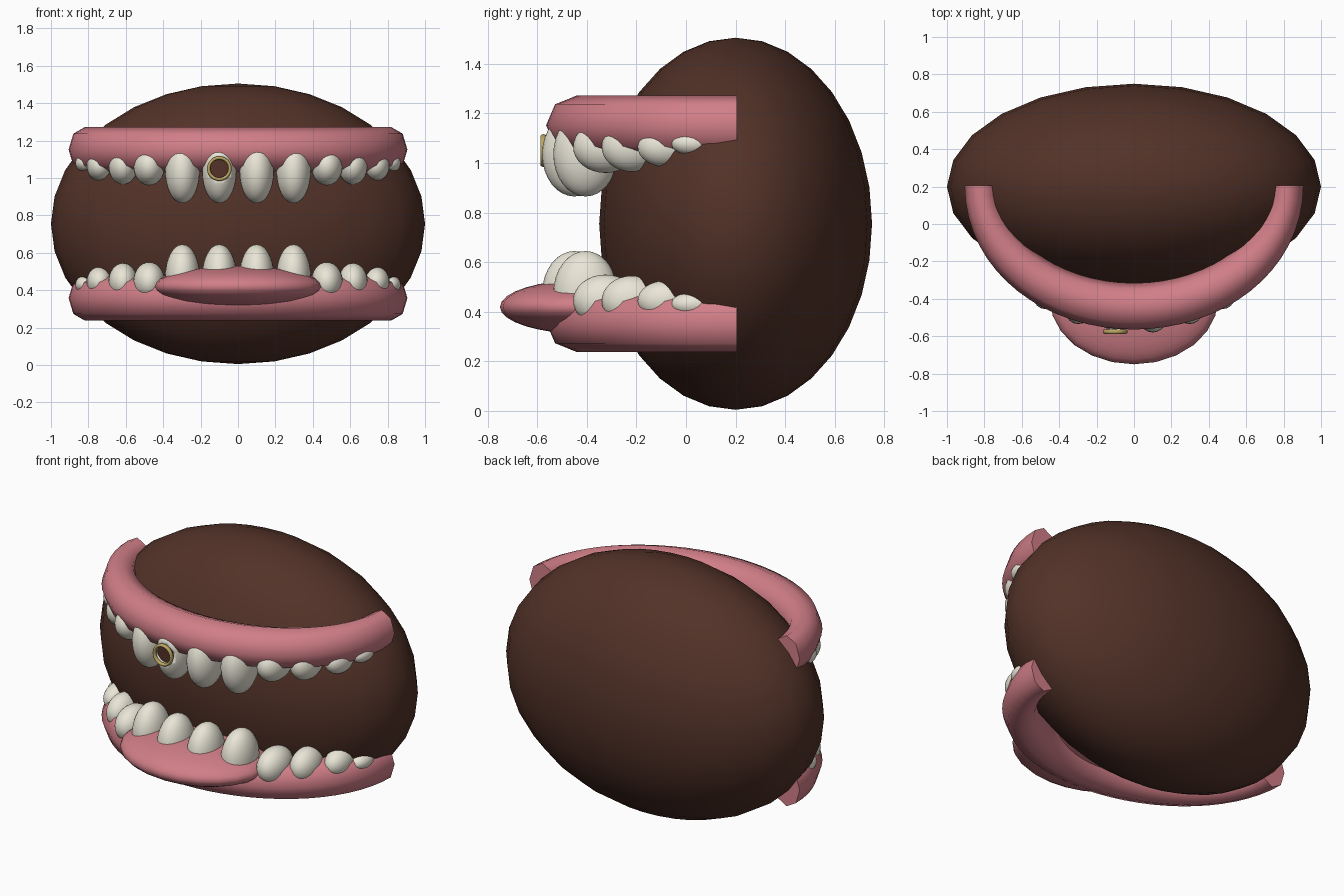
import bpy, bmesh
from math import sin, cos, pi, hypot
from mathutils import Vector, Matrix

if "Cube" in bpy.data.objects:
    bpy.data.objects.remove(bpy.data.objects["Cube"])

MID_Z = 0.755


def material(name, rgb):
    m = bpy.data.materials.new(name)
    m.diffuse_color = (*rgb, 1)
    m.use_nodes = True
    m.node_tree.nodes["Principled BSDF"].inputs["Base Color"].default_value = m.diffuse_color
    return m


BROWN = material("dark_brown", (0.085, 0.032, 0.021))
PINK = material("gum_pink", (0.64, 0.21, 0.245))
IVORY = material("ivory", (0.82, 0.79, 0.68))
GOLD = material("gold", (0.5, 0.38, 0.12))


def finish(name, bm, mat):
    bmesh.ops.recalc_face_normals(bm, faces=bm.faces)
    me = bpy.data.meshes.new(name)
    bm.to_mesh(me)
    bm.free()
    me.shade_smooth()
    me.materials.append(mat)
    ob = bpy.data.objects.new(name, me)
    bpy.context.collection.objects.link(ob)
    return ob


def ellipsoid(name, centre, radii, mat, segments=24, rings=16):
    bm = bmesh.new()
    bmesh.ops.create_uvsphere(bm, u_segments=segments, v_segments=rings, radius=1)
    bm.transform(Matrix.Translation(centre) @ Matrix.Diagonal((*radii, 1)))
    return finish(name, bm, mat)


def arch(name, z):
    # octagonal tube swept along a half ellipse, narrower towards its ends
    bm = bmesh.new()
    rows = []
    for i in range(33):
        t = pi * i / 32 - pi / 2
        nx, ny = sin(t) / 1.17, -cos(t) / 0.645
        n = hypot(nx, ny)
        row = []
        for k in range(8):
            a = k * pi / 4
            d = 0.124 * cos(a)
            x = 0.70 * (1.17 * sin(t) + d * nx / n)
            y = 0.205 - 0.645 * cos(t) + d * ny / n
            row.append(bm.verts.new((x, y, z + 0.12 * sin(a))))
        rows.append(row)
    for a, b in zip(rows, rows[1:]):
        for k in range(8):
            bm.faces.new((a[k], a[(k + 1) % 8], b[(k + 1) % 8], b[k]))
    bm.faces.new(rows[0])
    bm.faces.new(rows[-1])
    ob = finish(name, bm, PINK)
    for end in (-1, -2):
        ob.data.polygons[end].use_smooth = False
    ob.data.set_sharp_from_angle(angle=1.2)
    return ob


# mouth interior, gums and tongue
ellipsoid("mouth_cavity", (0, 0.2, MID_Z), (1.0, 0.55, 0.75), BROWN)
arch("upper_gum", 1.152)
arch("lower_gum", 0.358)
ellipsoid("tongue", (0, -0.40, 0.42), (0.45, 0.35, 0.11), PINK)

# teeth: (x, y, height from mouth middle, radii), repeated on both sides and jaws
TEETH = [
    ("central_incisor", 0.10, -0.45, 0.28, (0.093, 0.13, 0.17)),
    ("side_incisor", 0.297, -0.405, 0.28, (0.093, 0.13, 0.17)),
    ("canine", 0.475, -0.325, 0.31, (0.085, 0.13, 0.105)),
    ("premolar", 0.615, -0.22, 0.31, (0.078, 0.12, 0.10)),
    ("molar", 0.74, -0.085, 0.31, (0.07, 0.11, 0.08)),
    ("back_molar", 0.815, 0.03, 0.325, (0.055, 0.09, 0.05)),
]
for jaw, up in (("upper", 1), ("lower", -1)):
    for side, s in (("left", -1), ("right", 1)):
        for label, x, y, h, radii in TEETH:
            tooth = ellipsoid(f"{jaw}_{side}_{label}", (s * x, y, MID_Z + up * h), radii, IVORY)
            if (jaw, side, label) == ("upper", "left", "central_incisor"):
                drilled = tooth

# drilled hole in one front tooth
HOLE = Vector((-0.10, -0.575, 1.05))
TURN = Matrix.Rotation(pi / 2, 4, 'X')
bm = bmesh.new()
bmesh.ops.create_cone(bm, cap_ends=True, segments=24, radius1=0.056, radius2=0.056, depth=0.1)
bm.transform(Matrix.Translation(HOLE + Vector((0, -0.015, 0))) @ TURN)
cutter = finish("hole_cutter", bm, BROWN)
cutter.hide_render = True
cutter.hide_viewport = True
mod = drilled.modifiers.new("hole", 'BOOLEAN')
mod.operation = 'DIFFERENCE'
mod.solver = 'EXACT'
mod.object = cutter

# brown floor of the hole
bm = bmesh.new()
bmesh.ops.create_circle(bm, cap_ends=True, segments=24, radius=0.058)
bm.transform(Matrix.Translation(HOLE + Vector((0, 0.028, 0))) @ TURN)
finish("hole_floor", bm, BROWN)

# gold ring around the hole
bpy.ops.mesh.primitive_torus_add(major_segments=32, minor_segments=10, major_radius=0.057,
                                 minor_radius=0.009, location=HOLE, rotation=(pi / 2, 0, 0))
ring = bpy.context.object
ring.name = "gold_ring"
ring.scale.z = 1.4
ring.data.materials.append(GOLD)
ring.data.shade_smooth()
